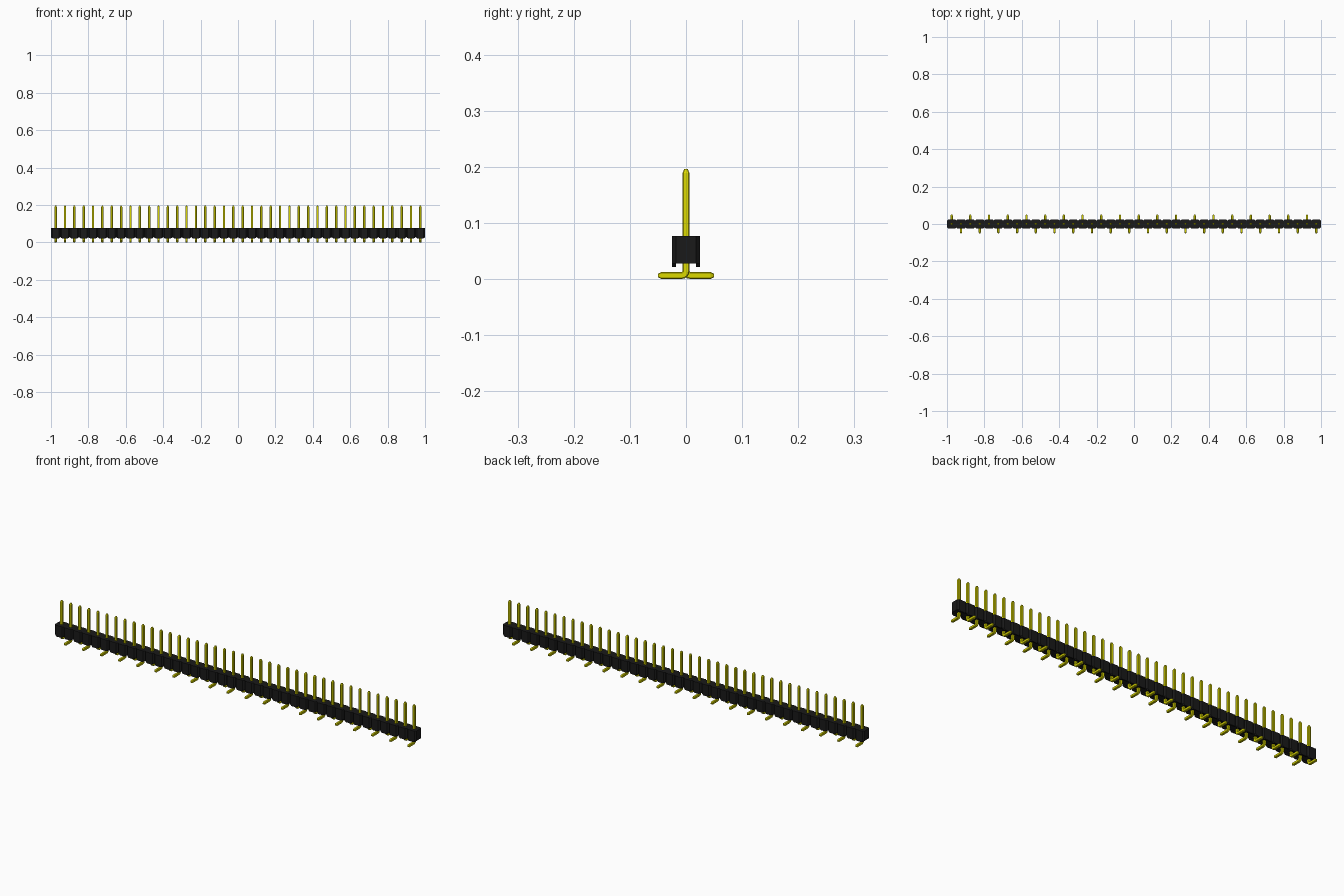
import bpy, bmesh, math
from mathutils import Vector

cube = bpy.data.objects.get("Cube")
if cube:
    bpy.data.objects.remove(cube)

COUNT = 40
PITCH = 2.0 / COUNT
HALF = PITCH / 2
CUT = 0.007                      # corner chamfer of each housing cell
Z_FOOT, Z_BOTTOM, Z_TOP = 0.021, 0.0275, 0.077


def material(name, color):
    m = bpy.data.materials.new(name)
    m.diffuse_color = color
    m.use_nodes = True
    m.node_tree.nodes["Principled BSDF"].inputs["Base Color"].default_value = color
    return m


def to_mesh(name, bm, mat):
    bmesh.ops.recalc_face_normals(bm, faces=bm.faces)
    me = bpy.data.meshes.new(name)
    bm.to_mesh(me)
    bm.free()
    me.materials.append(mat)
    return me


def add_object(name, me, location=(0, 0, 0), turn=0.0):
    ob = bpy.data.objects.new(name, me)
    ob.location = location
    ob.rotation_euler.z = turn
    bpy.context.collection.objects.link(ob)
    return ob


def loft(bm, lower, upper, z0, z1):
    """Join two flat outlines at heights z0 and z1 into a closed solid."""
    low = [bm.verts.new((x, y, z0)) for x, y in lower]
    high = [bm.verts.new((x, y, z1)) for x, y in upper]
    bm.faces.new(low[::-1])
    bm.faces.new(high)
    n = len(lower)
    for i in range(n):
        j = (i + 1) % n
        bm.faces.new((low[i], low[j], high[j], high[i]))


black = material("black plastic", (0.01, 0.01, 0.01, 1))
gold = material("yellow gold", (0.72, 0.70, 0.0, 1))

centres = [-1 + HALF + i * PITCH for i in range(COUNT)]

# Housing: one notched strip
front = []
for c in centres:
    front += [(c - HALF, -HALF + CUT), (c - HALF + CUT, -HALF), (c + HALF - CUT, -HALF)]
front.append((1.0, -HALF + CUT))
outline = front + [(x, -y) for x, y in reversed(front)]
bm = bmesh.new()
loft(bm, outline, outline, Z_BOTTOM, Z_TOP)
add_object("housing", to_mesh("housing", bm, black))

# Standoffs under both long edges of the housing, narrowing downwards
for side, label in ((-1, "front"), (1, "back")):
    bm = bmesh.new()
    inner, outer = side * (HALF - CUT), side * HALF
    for c in centres:
        top = [(c - HALF, inner), (c - HALF + CUT, outer),
               (c + HALF - CUT, outer), (c + HALF, inner)]
        foot = [(c - 0.016, inner), (c - 0.013, outer),
                (c + 0.013, outer), (c + 0.016, inner)]
        loft(bm, foot, top, Z_FOOT, Z_BOTTOM)
    add_object(label + "_standoffs", to_mesh(label + "_standoffs", bm, black))

# Pin: bevelled square section swept down the post, round the bend and along the foot
R, B = 0.0062, 0.0018
section = [(R, -R + B), (R, R - B), (R - B, R), (-R + B, R),
           (-R, R - B), (-R, -R + B), (-R + B, -R), (R - B, -R)]
BEND = 0.008
# y, z, direction in degrees below horizontal, scale
path = [(0, 0.196, 90, 0.5), (0, 0.189, 90, 1), (0, R + BEND, 90, 1)]
for a in (67.5, 45, 22.5):
    t = math.radians(a)
    path.append((BEND - BEND * math.sin(t), R + BEND - BEND * math.cos(t), a, 1))
path += [(BEND, R, 0, 1), (0.044, R, 0, 1), (0.05, R, 0, 0.5)]

bm = bmesh.new()
rings = []
for y, z, a, s in path:
    t = math.radians(a)
    across = Vector((0, math.sin(t), math.cos(t)))
    rings.append([bm.verts.new(Vector((0, y, z)) + Vector((u * s, 0, 0)) + across * v * s)
                  for u, v in section])
for r0, r1 in zip(rings, rings[1:]):
    for i in range(8):
        j = (i + 1) % 8
        bm.faces.new((r0[i], r0[j], r1[j], r1[i]))
bm.faces.new(rings[0])
bm.faces.new(rings[-1][::-1])
pin_mesh = to_mesh("pin", bm, gold)

# Feet alternate between back and front
for i, c in enumerate(centres):
    add_object(f"pin_{i + 1:02d}", pin_mesh, (c, 0, 0), math.pi * (i % 2))
